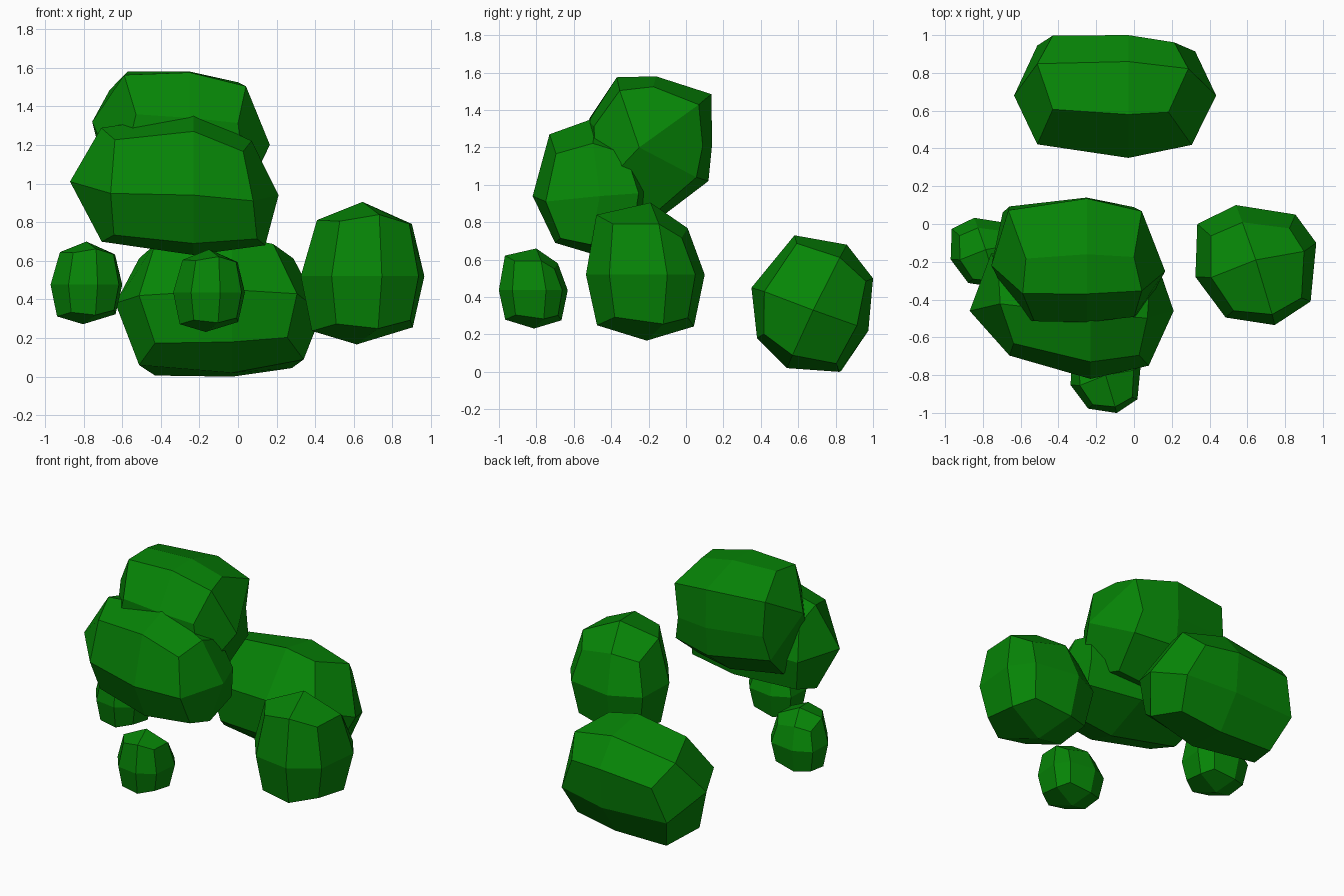
import bpy, bmesh
from mathutils import Vector

if "Cube" in bpy.data.objects:
    bpy.data.objects.remove(bpy.data.objects["Cube"])

leaf = bpy.data.materials.new("leaf_green")
leaf.diffuse_color = (0.002, 0.235, 0.002, 1)
leaf.use_nodes = True
leaf.node_tree.nodes["Principled BSDF"].inputs["Base Color"].default_value = leaf.diffuse_color


def clump(name, axis, centre, outline, rings, tip_a, tip_b, bulge=(0.4, 0.12)):
    """Faceted boulder: three eight-sided rings along an axis, closed by four quads at each tip.
    rings = (position, scale, tilt_u, tilt_v, shift_u, shift_v)"""
    def place(u, v, w):
        return Vector((w, u, v)) if axis == 'x' else Vector((u, v, w))

    bm = bmesh.new()
    tips = [Vector(tip_a), Vector(tip_b)]
    loops = []
    for n, (w, s, tu, tv, du, dv) in enumerate(rings):
        loop = []
        for i, (u, v) in enumerate(outline):
            a, b = (u - centre[0]) * s, (v - centre[1]) * s
            p = place(centre[0] + a + du, centre[1] + b + dv, w + tu * a + tv * b)
            if n != 1 and i % 2 == 0:
                # edge midpoints of the end rings swell towards the tip
                d = tips[0 if n == 0 else 1] - p
                k = place(bulge[1], bulge[1], bulge[0])
                p += Vector((d.x * k.x, d.y * k.y, d.z * k.z))
            loop.append(bm.verts.new(p))
        loops.append(loop)
    for a, b in zip(loops, loops[1:]):
        for i in range(8):
            j = (i + 1) % 8
            bm.faces.new((a[i], a[j], b[j], b[i]))
    for loop, tip in ((loops[0], tips[0]), (loops[2], tips[1])):
        t = bm.verts.new(tip)
        for i in range(0, 8, 2):
            bm.faces.new((t, loop[i], loop[i + 1], loop[(i + 2) % 8]))
    bmesh.ops.recalc_face_normals(bm, faces=bm.faces)
    me = bpy.data.meshes.new(name)
    bm.to_mesh(me)
    bm.free()
    me.materials.append(leaf)
    ob = bpy.data.objects.new(name, me)
    bpy.context.collection.objects.link(ob)
    return ob


# round clump on the right, and two smaller copies of it
right = clump("right_clump", 'z', (0.645, -0.215),
              [(0.54, 0.10), (0.855, 0.05), (0.965, -0.10), (0.935, -0.41),
               (0.745, -0.535), (0.485, -0.495), (0.325, -0.28), (0.335, 0.0)],
              [(0.28, 0.85, 0.05, 0, 0, 0), (0.52, 1.0, 0, 0, 0, 0), (0.76, 0.8, 0, -0.2, 0.01, -0.02)],
              (0.615, -0.21, 0.167), (0.645, -0.19, 0.905), (0.3, 0.04))
pivot = Vector((0.645, -0.215, 0.535))
for name, pos in (("front_small_clump", (-0.15, -0.815, 0.445)),
                  ("left_small_clump", (-0.785, -0.15, 0.485))):
    ob = bpy.data.objects.new(name, right.data.copy())
    s = 0.58
    ob.scale = (s, s, s)
    ob.location = Vector(pos) - pivot * s
    bpy.context.collection.objects.link(ob)

# wide clump at the back
clump("back_clump", 'x', (0.68, 0.37),
      [(0.35, 0.45), (0.38, 0.18), (0.54, 0.02), (0.82, 0.0),
       (0.975, 0.22), (1.0, 0.50), (0.86, 0.68), (0.58, 0.73)],
      [(-0.43, 0.93, 0, 0, 0.02, -0.02), (-0.03, 1.0, 0, 0, 0, 0), (0.23, 0.88, 0, -0.15, 0, 0.0)],
      (-0.635, 0.68, 0.38), (0.435, 0.68, 0.33), (0.4, 0.1))

# lower front half of the high crown, rising on the left to meet the upper half
clump("crown_lower_clump", 'x', (-0.48, 0.98),
      [(-0.82, 0.94), (-0.73, 1.27), (-0.48, 1.36), (-0.25, 1.27),
       (-0.15, 1.0), (-0.20, 0.76), (-0.50, 0.63), (-0.70, 0.69)],
      [(-0.68, 0.85, -0.2, 0, 0.06, 0.0), (-0.23, 1.0, 0, 0, 0, 0), (0.09, 0.78, 0.15, -0.15, -0.02, -0.04)],
      (-0.87, -0.46, 1.01), (0.21, -0.46, 0.94), (0.15, 0.05))

# upper back half of the high crown
clump("crown_upper_clump", 'x', (-0.20, 1.2),
      [(-0.37, 1.575), (-0.16, 1.58), (0.135, 1.485), (0.14, 1.22),
       (0.12, 1.02), (-0.13, 0.83), (-0.52, 0.92), (-0.52, 1.34)],
      [(-0.60, 0.92, -0.2, 0.1, -0.02, 0.03), (-0.25, 1.0, 0, 0, 0, 0), (0.0, 0.88, 0, 0, -0.01, -0.01)],
      (-0.755, -0.22, 1.32), (0.165, -0.25, 1.2), (0.25, 0.05))
